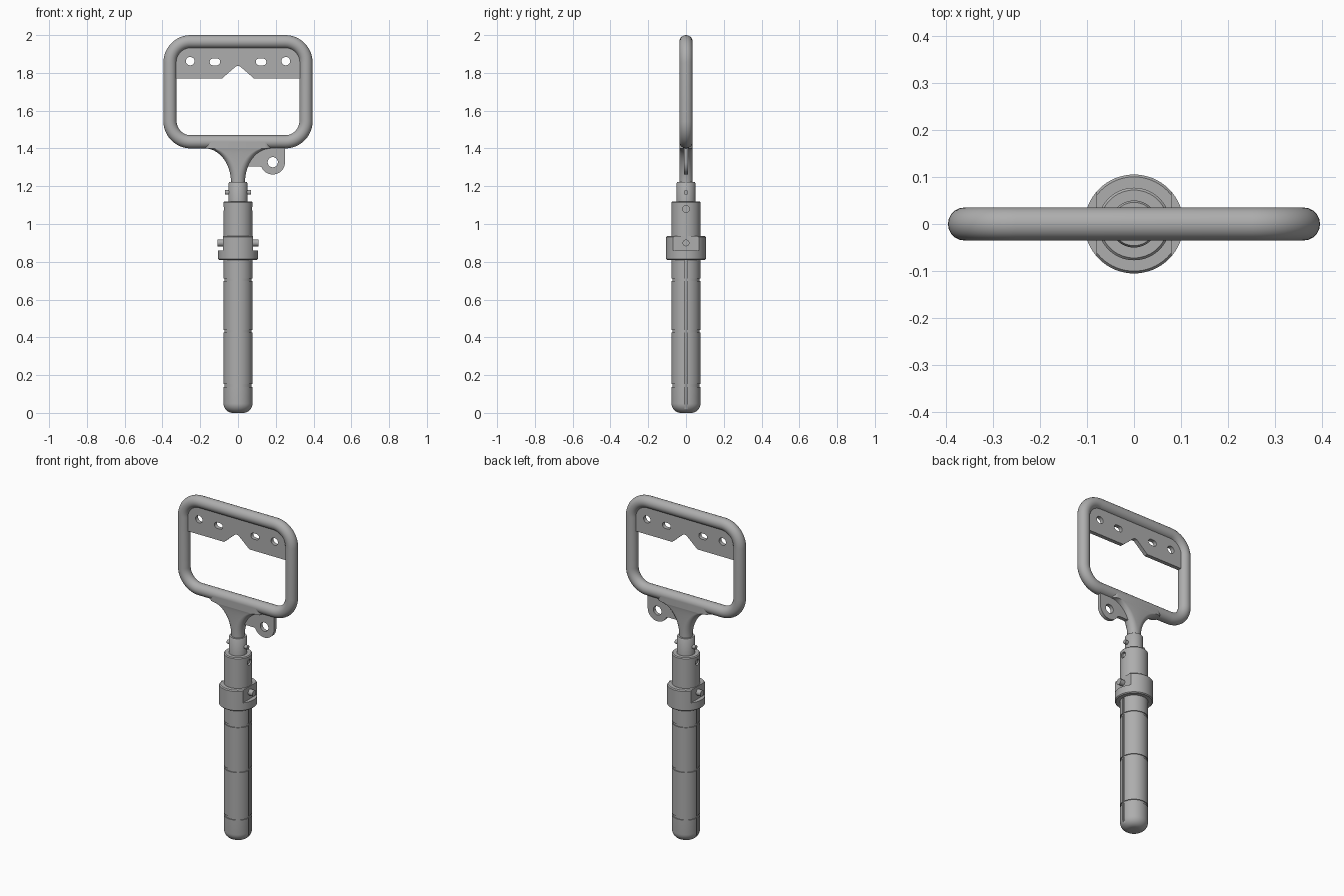
import bpy, bmesh, math
from mathutils import Matrix, Vector

scene = bpy.context.scene
default = bpy.data.objects.get("Cube")
if default:
    bpy.data.objects.remove(default, do_unlink=True)

steel = bpy.data.materials.new("plain grey steel")
GREY = (0.42, 0.42, 0.42, 1)
steel.use_nodes = True
steel.diffuse_color = GREY
steel.node_tree.nodes["Principled BSDF"].inputs["Base Color"].default_value = GREY


def add(name, data):
    ob = bpy.data.objects.new(name, data)
    scene.collection.objects.link(ob)
    data.materials.append(steel)
    return ob


def smooth(ob):
    bpy.ops.object.select_all(action='DESELECT')
    ob.select_set(True)
    bpy.context.view_layer.objects.active = ob
    bpy.ops.object.shade_smooth_by_angle(angle=math.radians(35))
    return ob


def from_bmesh(name, bm):
    bmesh.ops.recalc_face_normals(bm, faces=bm.faces)
    mesh = bpy.data.meshes.new(name)
    bm.to_mesh(mesh)
    bm.free()
    return add(name, mesh)


def bake(ob):
    """Replace a curve or modified object by its final mesh."""
    deps = bpy.context.evaluated_depsgraph_get()
    mesh = bpy.data.meshes.new_from_object(ob.evaluated_get(deps))
    name = ob.name
    bpy.data.objects.remove(ob, do_unlink=True)
    mesh.materials.clear()
    new = add(name, mesh)
    new.name = name
    return new


def lathe(name, profile, steps=64):
    bm = bmesh.new()
    verts = [bm.verts.new((r, 0, z)) for r, z in profile]
    edges = [bm.edges.new(pair) for pair in zip(verts, verts[1:])]
    bmesh.ops.spin(bm, geom=verts + edges, axis=(0, 0, 1), cent=(0, 0, 0),
                   angle=math.tau, steps=steps)
    bmesh.ops.remove_doubles(bm, verts=bm.verts, dist=1e-4)
    return from_bmesh(name, bm)


def rod(name, x0, x1, z, r):
    """Round bar along x."""
    bm = bmesh.new()
    place = Matrix.Translation(((x0 + x1) / 2, 0, z)) @ Matrix.Rotation(math.pi / 2, 4, 'Y')
    bmesh.ops.create_cone(bm, cap_ends=True, segments=24, radius1=r, radius2=r,
                          depth=abs(x1 - x0), matrix=place)
    return from_bmesh(name, bm)


def box(name, centre, size):
    bm = bmesh.new()
    bmesh.ops.create_cube(bm, size=1, matrix=Matrix.Translation(centre) @ Matrix.Diagonal((*size, 1)))
    return from_bmesh(name, bm)


def cut(ob, cutters):
    for c in cutters:
        c.hide_render = True
        mod = ob.modifiers.new("cut", 'BOOLEAN')
        mod.operation, mod.solver, mod.object = 'DIFFERENCE', 'EXACT', c
    ob = bake(ob)
    for c in cutters:
        bpy.data.objects.remove(c, do_unlink=True)
    return ob


def arc(cx, cz, r, a0, a1, n=10):
    angles = [math.radians(a0 + (a1 - a0) * i / n) for i in range(n + 1)]
    return [(cx + r * math.cos(a), cz + r * math.sin(a)) for a in angles]


def slot(cx, cz, r, half):
    return arc(cx + half, cz, r, -90, 90) + arc(cx - half, cz, r, 90, 270)


def sheet(name, loops, thickness):
    """Upright plate; the first loop is the outline, the rest are holes."""
    curve = bpy.data.curves.new(name, 'CURVE')
    curve.dimensions, curve.fill_mode = '2D', 'BOTH'
    curve.extrude = thickness / 2
    for loop in loops:
        s = curve.splines.new('POLY')
        s.points.add(len(loop) - 1)
        for p, (x, z) in zip(s.points, loop):
            p.co = (x, z, 0, 1)
        s.use_cyclic_u = True
    ob = bake(add(name, curve))
    ob.data.transform(Matrix.Rotation(math.pi / 2, 4, 'X'))
    return smooth(ob)


# Tubular grip frame
path = []
for cx, cz, a in ((0.25, 1.855, 0), (-0.25, 1.855, 90), (-0.25, 1.545, 180), (0.25, 1.545, 270)):
    path += arc(cx, cz, 0.11, a, a + 90, 12)
tube = bpy.data.curves.new("grip_frame", 'CURVE')
tube.dimensions, tube.bevel_depth, tube.bevel_resolution = '3D', 0.035, 8
spline = tube.splines.new('POLY')
spline.points.add(len(path) - 1)
for p, (x, z) in zip(spline.points, path):
    p.co = (x, 0, z, 1)
spline.use_cyclic_u = True
smooth(bake(add("grip_frame", tube)))

# Notched plate under the top of the frame
outline = [(-0.34, 1.95), (-0.34, 1.77), (-0.085, 1.77)]
outline += arc(0, 1.815, 0.022, 135, 45, 6)
outline += [(0.085, 1.77), (0.34, 1.77), (0.34, 1.95)]
holes = [slot(s * 0.253, 1.862, 0.022, 0.001) for s in (-1, 1)]
holes += [slot(s * 0.122, 1.858, 0.018, 0.01) for s in (-1, 1)]
sheet("notched_plate", [outline] + holes, 0.024)

# Side lug with an eye
lug = [(0.03, 1.42), (0.03, 1.305), (0.115, 1.305)]
lug += arc(0.184, 1.327, 0.065, 205, 360, 16) + [(0.249, 1.42)]
sheet("side_lug", [lug, arc(0.184, 1.327, 0.027, 0, 350, 35)], 0.022)

# Flared neck, lofted from a round stem to a wide flat-sided web
bm = bmesh.new()
levels = []
for i in range(15):
    a = math.pi / 2 * i / 14
    levels.append((0.175 - 0.138 * math.cos(a), 1.22 + 0.18 * math.sin(a)))
levels.append((0.175, 1.435))
rings = [[bm.verts.new((x, y, z)) for x, y in slot(0, 0, 0.035, w - 0.035)] for w, z in levels]
for low, high in zip(rings, rings[1:]):
    for i in range(len(low)):
        j = (i + 1) % len(low)
        bm.faces.new((low[i], low[j], high[j], high[i]))
bm.faces.new(rings[0])
bm.faces.new(rings[-1])
smooth(from_bmesh("flared_neck", bm))

# Upper collar with its cross pin
smooth(lathe("upper_collar", [(0, 1.1), (0.05, 1.1), (0.05, 1.216), (0.046, 1.222), (0, 1.222)]))
smooth(rod("collar_pin", -0.068, 0.068, 1.167, 0.012))

# Main shaft: rounded foot, ring grooves, side slots and round recesses
R = 0.077
profile = [(0, 0)] + arc(R - 0.05, 0.05, 0.05, -90, 0)
for z in (0.145, 0.433, 0.705):
    profile += [(R, z - 0.007), (R - 0.005, z - 0.007), (R - 0.005, z + 0.007), (R, z + 0.007)]
profile += [(R, 1.115), (R - 0.005, 1.12), (0, 1.12)]
shaft = lathe("shaft", profile)
cutters = []
for s in (-1, 1):
    cutters.append(box("slot_cutter", (s * 0.078, 0, 0.43), (0.02, 0.014, 0.82)))
    cutters.append(rod("recess_cutter", s * 0.064, s * 0.1, 1.08, 0.018))
smooth(cut(shaft, cutters))
for s, side in ((1, "left"), (-1, "right")):
    smooth(rod("recessed_screw_" + side, s * 0.05, s * 0.07, 1.08, 0.012))

# Locking ring, flattened on both sides above a ledge
ring = lathe("locking_ring", [(0.06, 0.81), (0.1, 0.81), (0.105, 0.815), (0.105, 0.93),
                              (0.1, 0.936), (0.06, 0.936), (0.06, 0.81)])
flats = [box("flat_cutter", (s * 0.13, 0, 0.91), (0.1, 0.3, 0.1)) for s in (-1, 1)]
smooth(cut(ring, flats))
smooth(rod("ring_pin", -0.109, 0.109, 0.9, 0.018))
